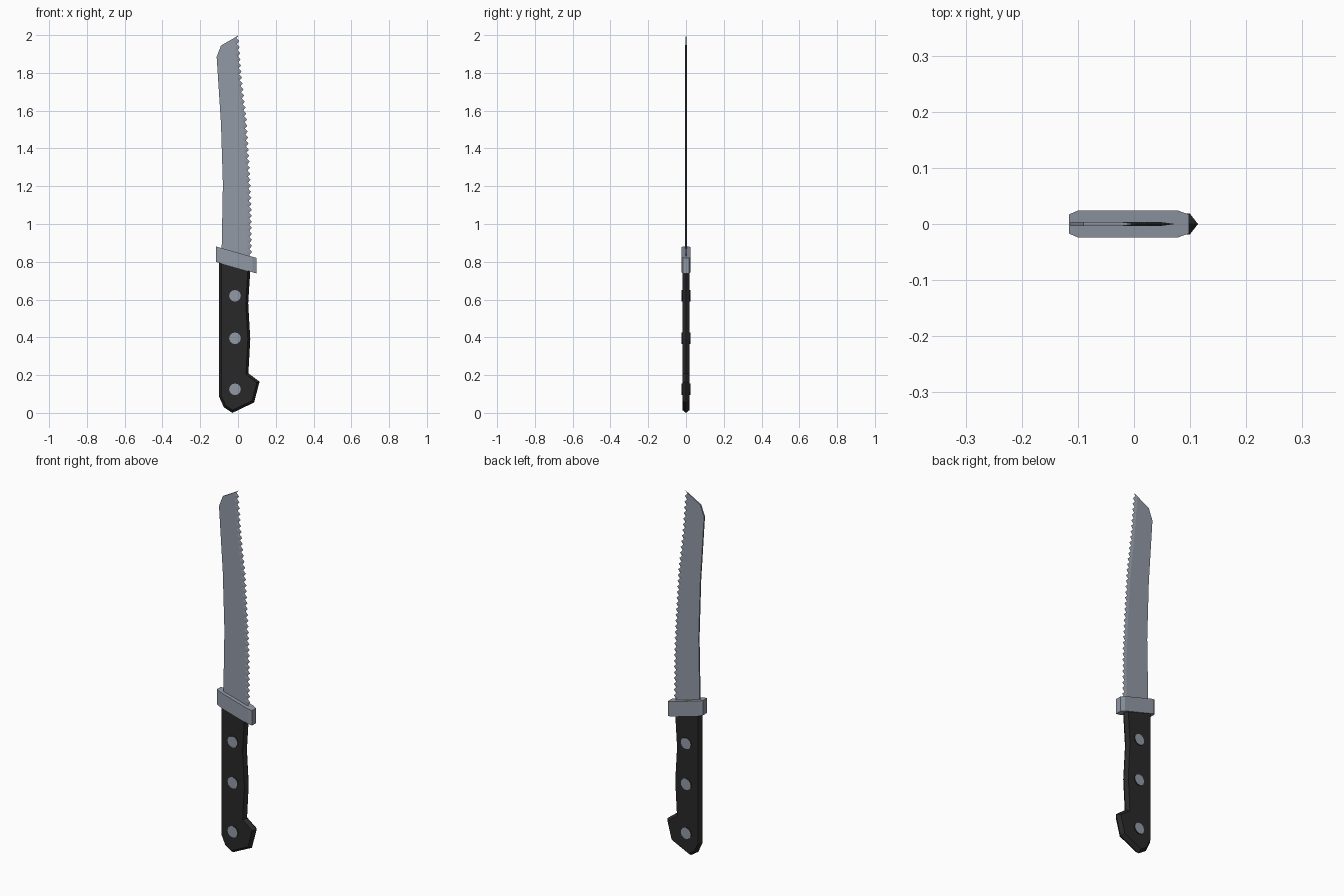
import bpy, bmesh, math
from mathutils import Vector

if "Cube" in bpy.data.objects:
    bpy.data.objects.remove(bpy.data.objects["Cube"])


def material(name, rgb):
    m = bpy.data.materials.new(name)
    m.diffuse_color = (*rgb, 1)
    m.use_nodes = True
    m.node_tree.nodes["Principled BSDF"].inputs["Base Color"].default_value = m.diffuse_color
    return m


STEEL = material("steel grey", (0.29, 0.32, 0.38))
BLACK = material("handle black", (0.022, 0.022, 0.022))


def finish(bm, name, *mats):
    bmesh.ops.recalc_face_normals(bm, faces=bm.faces)
    me = bpy.data.meshes.new(name)
    bm.to_mesh(me)
    bm.free()
    for m in mats:
        me.materials.append(m)
    ob = bpy.data.objects.new(name, me)
    bpy.context.collection.objects.link(ob)
    return ob


def loft(name, rings, mat):
    """Join equal-length rings of points and cap both ends."""
    bm = bmesh.new()
    vs = [[bm.verts.new(p) for p in r] for r in rings]
    n = len(vs[0])
    for a, b in zip(vs, vs[1:]):
        for i in range(n):
            j = (i + 1) % n
            bm.faces.new((a[i], a[j], b[j], b[i]))
    bm.faces.new(vs[0])
    bm.faces.new(vs[-1])
    return finish(bm, name, mat)


def inset(pts, d):
    """Shrink a counter-clockwise outline by d with mitred corners."""
    out = []
    for i, p in enumerate(pts):
        p = Vector(p)
        a = (p - Vector(pts[i - 1])).normalized()
        b = (Vector(pts[(i + 1) % len(pts)]) - p).normalized()
        na, nb = Vector((-a.y, a.x)), Vector((-b.y, b.x))
        out.append(p + (na + nb) * d / (1 + na.dot(nb)))
    return out


# Handle: outline with a central ridge and bevelled rim
outline = [(-0.10, 0.82), (-0.10, 0.085), (-0.075, 0.03), (-0.03, 0.0),
           (0.085, 0.055), (0.114, 0.165), (0.055, 0.21), (0.065, 0.39),
           (0.054, 0.58), (0.066, 0.77)]
inner = inset(outline, 0.013)
loft("handle", [[(x, -0.019, z) for x, z in inner],
                [(x, 0, z) for x, z in outline],
                [(x, 0.019, z) for x, z in inner]], BLACK)

# Bolster: slanted block with chamfered corners
section = [(-0.116, -0.017), (-0.10, -0.024), (0.078, -0.024), (0.098, -0.017),
           (0.098, 0.017), (0.078, 0.024), (-0.10, 0.024), (-0.116, 0.017)]
loft("bolster", [[(x, y, z0 - 0.283 * x) for x, y in section]
                 for z0 in (0.766, 0.848)], STEEL)

# Rivets: steel faces, dark sides
for i, z in enumerate((0.62, 0.395, 0.125)):
    ring = [(-0.016 + 0.031 * math.cos(k * math.tau / 12),
             z + 0.031 * math.sin(k * math.tau / 12)) for k in range(12)]
    ob = loft(f"rivet_{i + 1}", [[(x, y, w) for x, w in ring]
                                 for y in (-0.024, 0.024)], STEEL)
    ob.data.materials.append(BLACK)
    for f in ob.data.polygons:
        f.material_index = 0 if abs(f.normal.y) > 0.5 else 1

# Blade: flat sides plus a tapered strip ending in saw teeth
spine = [(-0.087, 0.84), (-0.080, 1.21), (-0.09, 1.53), (-0.113, 1.885),
         (-0.09, 1.945)]
edge = [(0.004, 2.0), (0.022, 1.77), (0.048, 1.55), (0.064, 1.29),
        (0.073, 1.08), (0.074, 0.82)]
TEETH = 37


def edge_x(z):
    for (x0, z0), (x1, z1) in zip(edge, edge[1:]):
        if z >= z1:
            return x0 + (x1 - x0) * (z0 - z) / (z0 - z1)
    return edge[-1][0]


teeth, root = [], []
for k in range(2 * TEETH + 1):
    z = 2.0 - 1.18 * k / (2 * TEETH)
    x = edge_x(z)
    teeth.append((x - (0.014 if k % 2 else 0), z))
    root.append((x - 0.024, min(z, 1.985 - 0.002 * k) if k < 2 else z))

bm = bmesh.new()
tip = [bm.verts.new((x, 0, z)) for x, z in teeth]
sides = []
for y in (-0.004, 0.004):
    s = [bm.verts.new((x, y, z)) for x, z in spine]
    r = [bm.verts.new((x, y * 0.8, z)) for x, z in root]
    bm.faces.new(s + r)
    for i in range(len(r) - 1):
        bm.faces.new((r[i], r[i + 1], tip[i + 1], tip[i]))
    sides.append((s, r))
(s0, r0), (s1, r1) = sides
back0, back1 = s0 + r0[:1], s1 + r1[:1]
for i in range(len(s0)):
    bm.faces.new((back0[i], back0[i + 1], back1[i + 1], back1[i]))
bm.faces.new((r0[0], tip[0], r1[0]))
bm.faces.new((s0[0], r0[-1], tip[-1], r1[-1], s1[0]))
finish(bm, "blade", STEEL)
